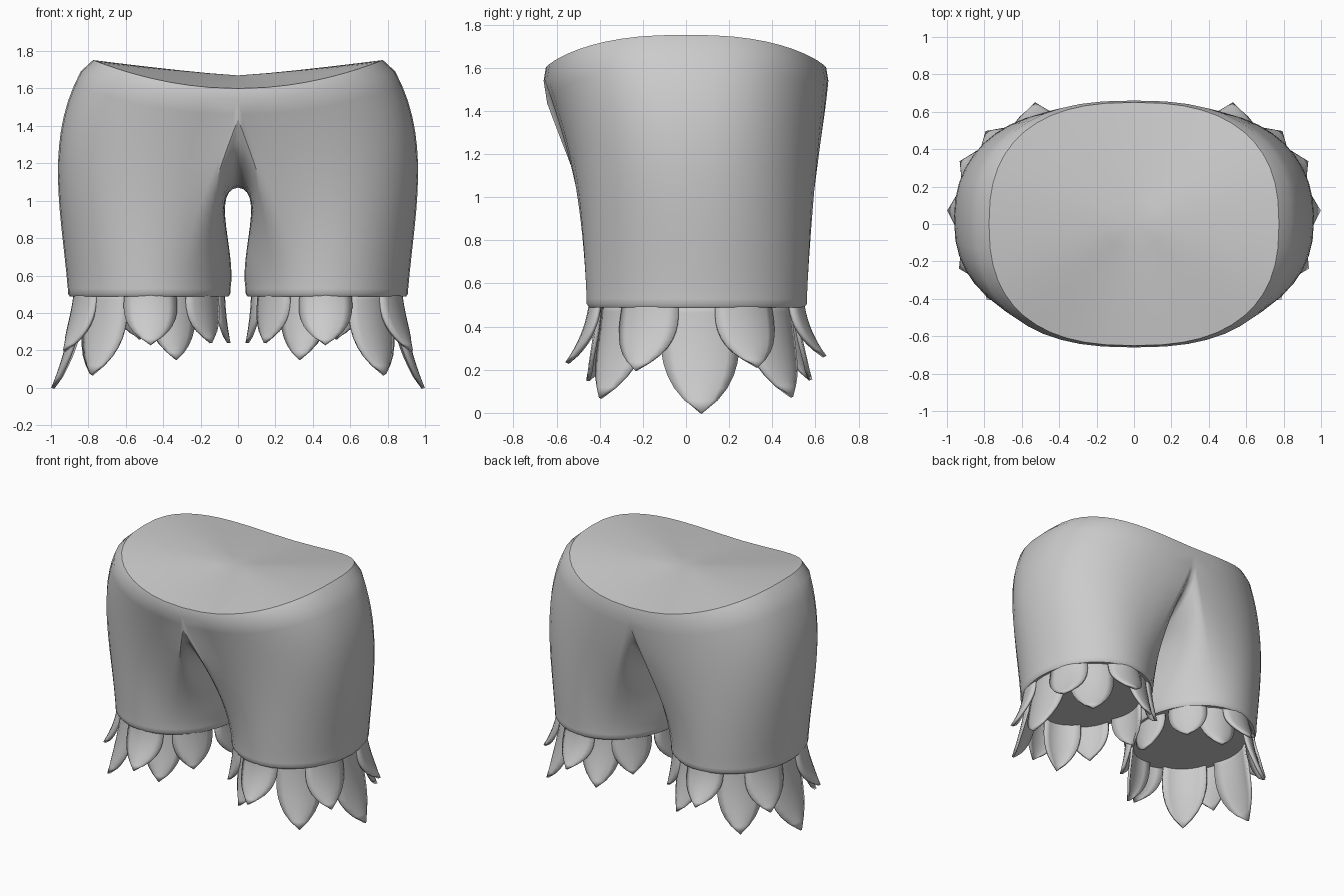
import bpy, bmesh, math
from mathutils import Vector

if "Cube" in bpy.data.objects:
    bpy.data.objects.remove(bpy.data.objects["Cube"])

grey = bpy.data.materials.new("plain grey")
grey.diffuse_color = (0.6, 0.6, 0.6, 1)
grey.use_nodes = True
grey.node_tree.nodes["Principled BSDF"].inputs["Base Color"].default_value = grey.diffuse_color

CX, CY, RX, RY = 0.475, 0.05, 0.435, 0.512   # centre and radii of a trouser leg


def leg_point(deg, scale, z):
    a = math.radians(deg)
    return Vector((CX + RX * scale * math.cos(a), CY + RY * scale * math.sin(a), z))


def waist_point(phi, rx, ry, drop):
    """Point on the saddle-shaped waistline, phi from front (-90) to back (90)."""
    c, s = math.cos(phi), math.sin(phi)
    x = rx * max(c, 0) ** 0.8
    y = ry * math.copysign(abs(s) ** 0.8, s)
    if abs(c) < 1e-5:
        x = 0.0
    return Vector((x, y, 1.6 + 0.152 * (x / rx) ** 2 - drop))


def hermite(p, q, m, n, t):
    return (p * (2*t**3 - 3*t*t + 1) + m * (t**3 - 2*t*t + t)
            + q * (3*t*t - 2*t**3) + n * (t**3 - t*t))


def finish(name, bm, modifiers):
    bmesh.ops.recalc_face_normals(bm, faces=bm.faces)
    me = bpy.data.meshes.new(name)
    bm.to_mesh(me)
    bm.free()
    me.materials.append(grey)
    ob = bpy.data.objects.new(name, me)
    bpy.context.collection.objects.link(ob)
    for kind, settings in modifiers:
        mod = ob.modifiers.new(kind.lower(), kind)
        for k, v in settings.items():
            setattr(mod, k, v)
    bpy.context.view_layer.objects.active = ob
    ob.select_set(True)
    bpy.ops.object.shade_smooth_by_angle(angle=math.radians(42))
    ob.select_set(False)
    return ob


MIRROR = ("MIRROR", {"use_axis": (True, False, False), "use_clip": True, "merge_threshold": 0.002})

# ---- trousers: half of the body, each column runs from the leg hem to waist or crotch
OUT, INN, ROWS, SPLIT = 24, 14, 14, 114
columns = []
for i in range(OUT + INN):
    if i <= OUT:                                  # columns that reach the waist
        f = i / OUT
        deg = -SPLIT + 2 * SPLIT * f
        phi = math.pi * (f - 0.5)
        end = waist_point(phi, 0.84, 0.66, 0.06)
        s = math.sin(phi)
        tang = Vector((-0.6 * math.cos(phi) - 0.3 * abs(s) ** 6, -0.4 * abs(s) if s < 0 else 0.1 * s, 1.1))
    else:                                         # columns that meet between the legs
        f = (i - OUT) / INN
        deg = SPLIT + (360 - 2 * SPLIT) * f
        a = math.pi * f
        end = Vector((0, 0.66 * math.cos(a), 1.54 - 0.47 * math.sin(a)))
        w = math.sin(a)
        side = Vector((-0.3, -0.4 if f > 0.5 else 0.1, 1.1))
        tang = Vector((-0.45, 0, 0.05)) * w + side * (1 - w)
    start = leg_point(deg, 1, 0.53)
    rise = Vector((0.1 * math.cos(math.radians(deg)), 0.05 * math.sin(math.radians(deg)), end.z - 0.5))
    col = [leg_point(deg, 0.975, 0.488), leg_point(deg, 1, 0.505)]
    col += [hermite(start, end, rise, tang, r / ROWS) for r in range(ROWS + 1)]
    for p in col:
        p.x = max(p.x, 0)
    columns.append(col)

bm = bmesh.new()
grid = [[bm.verts.new(p) for p in c] for c in columns]
n = len(grid)
for i in range(n):
    a, b = grid[i], grid[(i + 1) % n]
    for j in range(len(a) - 1):
        bm.faces.new((a[j], b[j], b[j + 1], a[j + 1]))
bm.faces.new([c[0] for c in grid])                # flat underside of the leg

# waist edge and the dished top
previous = [grid[i][-1] for i in range(OUT + 1)]
centre = Vector((0, 0, 1.67))
for scale in (1, 0.8, 0.6, 0.4, 0.2):
    ring = []
    for i in range(OUT + 1):
        p = waist_point(math.pi * (i / OUT - 0.5), 0.775, 0.65, 0)
        z = centre.z + (p.z - centre.z) * scale ** 1.2
        ring.append(bm.verts.new((p.x * scale, p.y * scale, z)))
    for i in range(OUT):
        bm.faces.new((previous[i], previous[i + 1], ring[i + 1], ring[i]))
    previous = ring
hub = bm.verts.new(centre)
for i in range(OUT):
    bm.faces.new((previous[i], previous[i + 1], hub))
finish("trousers", bm, [MIRROR])


# ---- leaf fringe hanging from each hem
def leaf(bm, deg, tip_z, half_width, base, tip):
    """Pointed leaf that follows the leg's curve and flares out towards its tip."""
    rows, cols, top = 9, 6, 0.52
    verts = []
    for r in range(rows):
        v = r / rows
        w = half_width * (1 - v ** 2.4) ** 0.9 * (0.92 + 0.25 * v)
        row = []
        for c in range(cols + 1):
            u = 2 * c / cols - 1
            scale = base + (tip - base) * (0.3 * v + 0.7 * v ** 2.2) - 0.035 * u * u
            row.append(bm.verts.new(leg_point(deg + u * w, scale, top + (tip_z - top) * v)))
        verts.append(row)
    for a, b in zip(verts, verts[1:]):
        for c in range(cols):
            bm.faces.new((a[c], b[c], b[c + 1], a[c + 1]))
    point = bm.verts.new(leg_point(deg, tip, tip_z))
    for c in range(cols):
        bm.faces.new((verts[-1][c], point, verts[-1][c + 1]))


# angle, tip height, half width in degrees, flare at the tip
LONG = [(2, 0.0, 24, 1.205), (50, 0.075, 23, 1.14), (-51, 0.07, 23, 1.14),
        (108, 0.155, 21, 1.1), (-109, 0.15, 21, 1.06), (180, 0.24, 21, 1.0)]
SHORT = [(28, 0.215, 19, 1.19), (-28, 0.2, 19, 1.2), (84, 0.265, 20, 1.18),
         (-91, 0.235, 21, 1.19), (137, 0.24, 19, 1.06), (-137, 0.24, 19, 1.06)]
for name, leaves, base in (("long_leaves", LONG, 0.93), ("short_leaves", SHORT, 0.975)):
    bm = bmesh.new()
    for deg, tip_z, width, tip in leaves:
        leaf(bm, deg, tip_z, width, base, tip)
    finish(name, bm, [("SOLIDIFY", {"thickness": 0.018, "offset": -1}),
                      ("MIRROR", {"use_axis": (True, False, False), "use_mirror_merge": False})])
